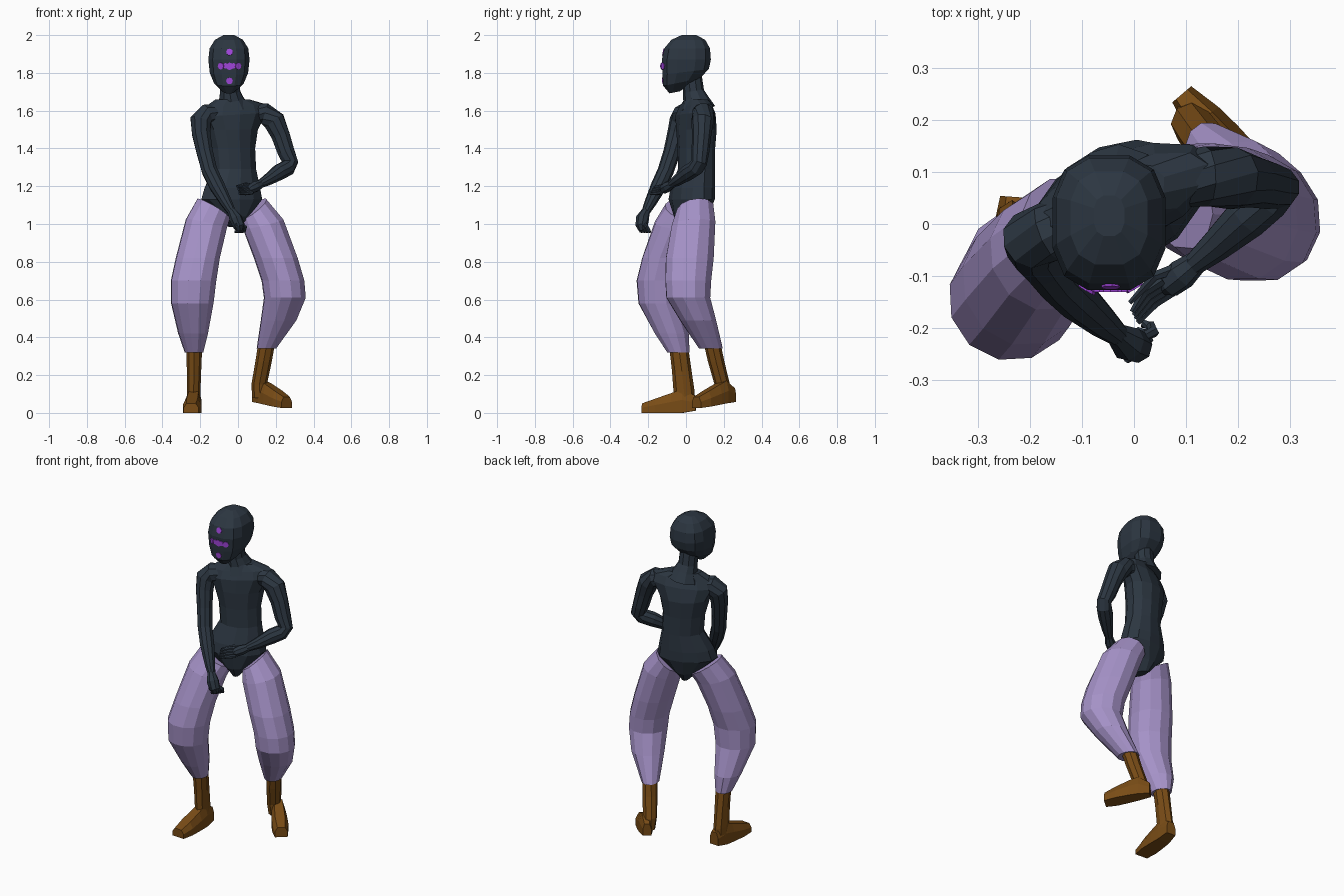
import bpy, bmesh, math
from mathutils import Vector
from mathutils.bvhtree import BVHTree

def mat(name, rgb):
    m = bpy.data.materials.new(name)
    m.diffuse_color = (*rgb, 1)
    return m

SLATE = mat("dark slate", (0.025, 0.037, 0.053))
LILAC = mat("lilac cloth", (0.38, 0.29, 0.58))
BROWN = mat("brown leather", (0.19, 0.072, 0.008))
PURPLE = mat("bright purple", (0.36, 0.06, 0.72))

def make(name, material, lofts):
    """One flat-shaded object from lists of equal-length rings."""
    bm = bmesh.new()
    for rings in lofts:
        vs = [[bm.verts.new(p) for p in r] for r in rings]
        n = len(vs[0])
        new = [bm.faces.new(vs[0]), bm.faces.new(vs[-1])]
        for a, b in zip(vs, vs[1:]):
            for i in range(n):
                j = (i + 1) % n
                new.append(bm.faces.new((a[i], a[j], b[j], b[i])))
        bmesh.ops.recalc_face_normals(bm, faces=new)
    me = bpy.data.meshes.new(name)
    bm.to_mesh(me)
    bm.free()
    me.materials.append(material)
    ob = bpy.data.objects.new(name, me)
    bpy.context.collection.objects.link(ob)
    return ob

def ellipses(rows, n=12, turn=0, power=1.0, phase=0.0):
    """Level rings; each row is x, y, z, half width, half depth, tilt across, tilt in depth."""
    c, s = math.cos(math.radians(turn)), math.sin(math.radians(turn))
    rings = []
    for x, y, z, a, b, *t in rows:
        tu, tv = t if t else (0, 0)
        ring = []
        for i in range(n):
            w = math.tau * (i + phase) / n
            cu, cv = math.cos(w), math.sin(w)
            u = a * math.copysign(abs(cu) ** power, cu)
            v = b * math.copysign(abs(cv) ** power, cv)
            ring.append(Vector((x + u * c - v * s, y + u * s + v * c, z + tu * u + tv * v)))
        rings.append(ring)
    return rings

def tube(rows, n=8):
    """Rings square to a path of x, y, z, radius."""
    pts = [Vector(r[:3]) for r in rows]
    rings = []
    for k, p in enumerate(pts):
        t = (pts[min(k + 1, len(pts) - 1)] - pts[max(k - 1, 0)]).normalized()
        side = t.cross(Vector((0.8, -0.6, 0))).normalized()
        up = t.cross(side)
        rings.append([p + rows[k][3] * (math.cos(math.tau * i / n) * side +
                      math.sin(math.tau * i / n) * up) for i in range(n)])
    return rings

def foot(heel, toe, rows):
    """Rings along the foot; each row is position 0..1, half width, sole z, top z."""
    h, t = Vector((*heel, 0)), Vector((*toe, 0))
    d = (t - h).normalized()
    s = Vector((-d.y, d.x, 0))
    rings = []
    for f, w, z0, z1 in rows:
        c = h.lerp(t, f)
        zm = z0 + (z1 - z0) * 0.55
        rings.append([c + s * u + Vector((0, 0, z)) for u, z in
                      ((-w, z0), (w, z0), (w, zm), (w * .6, z1), (-w * .6, z1), (-w, zm))])
    return rings

# Head: egg with the chin pushed forward
hx = -0.048
head = make("head", SLATE, [ellipses([
    (hx, -0.060, 1.697, .028, .028, 0, .2),
    (hx, -0.025, 1.750, .080, .098, 0, .2),
    (hx, -0.002, 1.805, .104, .126, 0, .12),
    (hx, 0.002, 1.870, .112, .133),
    (hx, 0.006, 1.930, .105, .124),
    (hx, 0.012, 1.975, .076, .092),
    (hx, 0.016, 2.000, .030, .040)], 12, 0, .75, .5)])

# Face marks: thin plates laid on the face
bm = bmesh.new()
bm.from_mesh(head.data)
tree = BVHTree.FromBMesh(bm)
bm.free()
marks = []
for x, z, r in ((0, 1.910, .018), (0, 1.758, .018), (0, 1.835, .020), (-.021, 1.837, .015),
                (.021, 1.837, .015), (-.045, 1.836, .018), (.045, 1.836, .018)):
    p, nrm, _, _ = tree.ray_cast(Vector((hx + .003 + x, -1, z)), Vector((0, 1, 0)))
    marks.append(tube([(*(p - nrm * .002), r), (*(p + nrm * .004), r)], 8))
make("face_marks", PURPLE, marks)

# Neck and twisted torso
make("neck", SLATE, [tube([(-.03, .06, 1.61, .095), (-.036, .052, 1.66, .068),
                           (-.042, .040, 1.70, .056), (-.045, .03, 1.78, .054)], 10)])
make("torso", SLATE, [ellipses([
    (-.018, .02, 0.985, .025, .06),
    (-.023, .025, 1.04, .078, .092),
    (-.033, .03, 1.13, .174, .112),
    (-.030, .036, 1.19, .158, .110),
    (-.018, .055, 1.29, .120, .094),
    (-.025, .055, 1.40, .122, .095),
    (-.030, .055, 1.50, .145, .100),
    (-.022, .050, 1.58, .190, .088, .06, 0),
    (-.020, .050, 1.625, .175, .066, .06, 0),
    (-.030, .055, 1.66, .095, .056)], 12, 22)])

# Baggy trouser legs
make("right_trouser_leg", LILAC, [ellipses([
    (-.130, -.010, 1.08, .088, .102, -.62, 0),
    (-.168, -.052, 1.00, .110, .116, -.25, 0),
    (-.213, -.110, 0.82, .118, .126),
    (-.235, -.142, 0.70, .123, .122),
    (-.242, -.140, 0.58, .115, .114),
    (-.238, -.075, 0.42, .078, .094),
    (-.233, -.040, 0.32, .048, .062)], 12, 18)])
make("left_trouser_leg", LILAC, [ellipses([
    (.082, .050, 1.08, .066, .102, .85, 0),
    (.133, .040, 1.00, .108, .120, .25, 0),
    (.200, .020, 0.82, .116, .132),
    (.238, .012, 0.70, .114, .126),
    (.248, .012, 0.61, .112, .120),
    (.215, .064, 0.49, .096, .098),
    (.150, .132, 0.34, .050, .066)], 12, 18)])

# Boots: shaft plus wedge foot
make("right_boot", BROWN, [
    ellipses([(-.231, -.040, .36, .042, .050), (-.233, -.022, .22, .038, .052),
              (-.235, -.010, .11, .036, .056), (-.235, -.005, .05, .036, .050)], 8),
    foot((-.228, .052), (-.248, -.232), [(0, .030, .012, .09), (.25, .040, 0, .125),
         (.45, .045, 0, .105), (.75, .049, 0, .075), (1, .040, 0, .05)])])
make("left_boot", BROWN, [
    ellipses([(.152, .138, .37, .043, .046), (.135, .160, .27, .043, .044),
              (.112, .192, .15, .040, .042), (.115, .200, .08, .038, .042)], 8, 45),
    foot((.092, .250), (.258, .055), [(0, .024, .058, .13), (.25, .038, .052, .17),
         (.45, .043, .045, .15), (.75, .046, .034, .115), (1, .036, .026, .085)])])

# Right arm reaching down to a closed fist
make("right_arm", SLATE, [tube([
    (-.100, .010, 1.58, .050), (-.165, -.015, 1.578, .058), (-.198, -.030, 1.545, .058),
    (-.195, -.048, 1.48, .051), (-.176, -.075, 1.38, .045), (-.150, -.108, 1.28, .043),
    (-.110, -.145, 1.20, .042), (-.060, -.190, 1.11, .031), (-.030, -.215, 1.06, .022)], 10)])
fist = [tube([(-.035, -.212, 1.07, .022), (-.012, -.230, 1.03, .035),
              (.005, -.236, .99, .032), (.008, -.232, .965, .018)])]
for k in range(4):
    x, y = .038 - .011 * k, -.208 - .014 * k
    fist.append(tube([(x - .02, y - .01, 1.0, .009), (x, y, .985, .011),
                      (x - .006, y + .012, .962, .010), (x - .022, y + .016, .958, .008)], 6))
make("right_fist", SLATE, fist)

# Left arm bent across the waist
make("left_arm", SLATE, [tube([
    (.070, .085, 1.585, .055), (.140, .092, 1.585, .058), (.192, .088, 1.545, .060),
    (.225, .083, 1.47, .051), (.255, .076, 1.38, .047), (.278, .070, 1.325, .042),
    (.262, .052, 1.298, .044), (.220, .015, 1.275, .044), (.160, -.040, 1.235, .032),
    (.115, -.078, 1.21, .022)], 10)])
hand = [tube([(.122, -.072, 1.212, .022), (.092, -.097, 1.198, .030),
              (.066, -.118, 1.185, .026), (.055, -.126, 1.18, .014)]),
        tube([(.085, -.085, 1.20, .012), (.040, -.100, 1.21, .010),
              (-.008, -.152, 1.20, .005)], 6)]
for k in range(4):
    o = Vector((.007, -.007, -.012)) * (k - 1.5)
    hand.append(tube([(.066 + o.x, -.118 + o.y, 1.185 + o.z, .011),
                      (.030 + o.x, -.142 + o.y, 1.180 + o.z, .010),
                      (.002 + o.x * .5, -.180 + o.y, 1.178 + o.z, .006)], 6))
make("left_hand", SLATE, hand)
